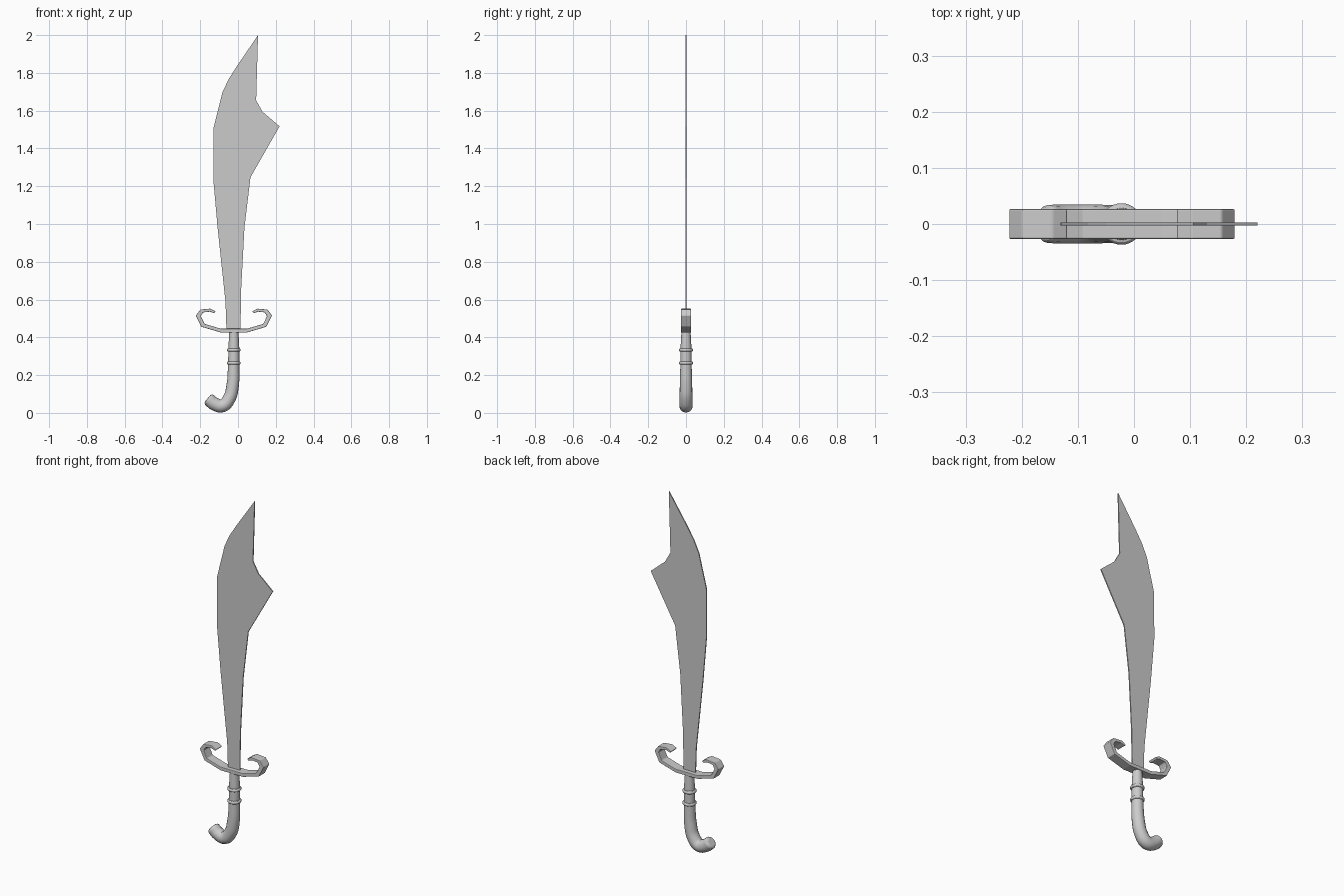
import bpy, bmesh
from mathutils import Vector

if "Cube" in bpy.data.objects:
    bpy.data.objects.remove(bpy.data.objects["Cube"])

CX = -0.0215  # axis of the grip and guard


def plate(name, outline, thickness, bevel=0.0):
    """Extrude an XZ outline along y, centred on y = 0."""
    bm = bmesh.new()
    face = bm.faces.new([bm.verts.new((x, -thickness / 2, z)) for x, z in outline])
    out = bmesh.ops.extrude_face_region(bm, geom=[face])
    moved = [v for v in out["geom"] if isinstance(v, bmesh.types.BMVert)]
    bmesh.ops.translate(bm, verts=moved, vec=(0, thickness, 0))
    bmesh.ops.recalc_face_normals(bm, faces=bm.faces[:])
    mesh = bpy.data.meshes.new(name)
    bm.to_mesh(mesh)
    bm.free()
    obj = bpy.data.objects.new(name, mesh)
    bpy.context.collection.objects.link(obj)
    if bevel:
        mod = obj.modifiers.new("soft_edges", 'BEVEL')
        mod.width = bevel
        mod.segments = 2
        mod.limit_method = 'ANGLE'
    return obj


def smooth(obj):
    bpy.ops.object.select_all(action='DESELECT')
    obj.select_set(True)
    bpy.context.view_layer.objects.active = obj
    bpy.ops.object.shade_smooth_by_angle()


# Blade: thin flat plate with a hooked back
plate("blade", [
    (-0.061, 0.435), (0.013, 0.435), (0.017, 0.66), (0.034, 0.98), (0.066, 1.247),
    (0.22, 1.517), (0.13, 1.594), (0.096, 1.655), (0.106, 2.0), (-0.003, 1.84),
    (-0.05, 1.766), (-0.082, 1.698), (-0.13, 1.507), (-0.131, 1.24),
    (-0.108, 0.98), (-0.066, 0.585)], 0.006)

# Guard: curled band, half outline mirrored about the grip axis
half = [
    (0.07, 0.426), (0.172, 0.456), (0.2015, 0.515), (0.178, 0.547), (0.124, 0.552),
    (0.097, 0.537), (0.104, 0.528), (0.128, 0.536), (0.163, 0.532), (0.175, 0.512),
    (0.155, 0.471), (0.07, 0.446)]
outline = [(CX + x, z) for x, z in half] + [(CX - x, z) for x, z in reversed(half)]
plate("guard", outline, 0.054, 0.003)

# Grip: tapered tube curling into a rounded pommel (x, z, radius)
path = [
    (-0.022, 0.436, 0.024), (-0.022, 0.34, 0.029), (-0.023, 0.25, 0.030),
    (-0.029, 0.14, 0.033), (-0.047, 0.075, 0.034), (-0.083, 0.038, 0.035),
    (-0.125, 0.048, 0.035), (-0.153, 0.070, 0.034), (-0.158, 0.074, 0.030),
    (-0.161, 0.0765, 0.022)]
curve = bpy.data.curves.new("grip", 'CURVE')
curve.dimensions = '3D'
curve.bevel_depth = 1.0
curve.bevel_resolution = 6
curve.resolution_u = 6
curve.use_fill_caps = True
spline = curve.splines.new('BEZIER')
spline.bezier_points.add(len(path) - 1)
for p, (x, z, r) in zip(spline.bezier_points, path):
    p.co = Vector((x, 0, z))
    p.radius = r
    p.handle_left_type = p.handle_right_type = 'AUTO'
grip = bpy.data.objects.new("grip", curve)
bpy.context.collection.objects.link(grip)
bpy.context.view_layer.objects.active = grip
grip.select_set(True)
bpy.ops.object.convert(target='MESH')
smooth(bpy.context.view_layer.objects.active)

# Collars around the grip
for name, z in (("upper_collar", 0.333), ("lower_collar", 0.264)):
    bpy.ops.mesh.primitive_torus_add(
        major_segments=32, minor_segments=12, major_radius=0.028,
        minor_radius=0.009, location=(-0.0225, 0, z))
    ring = bpy.context.object
    ring.name = name
    smooth(ring)
